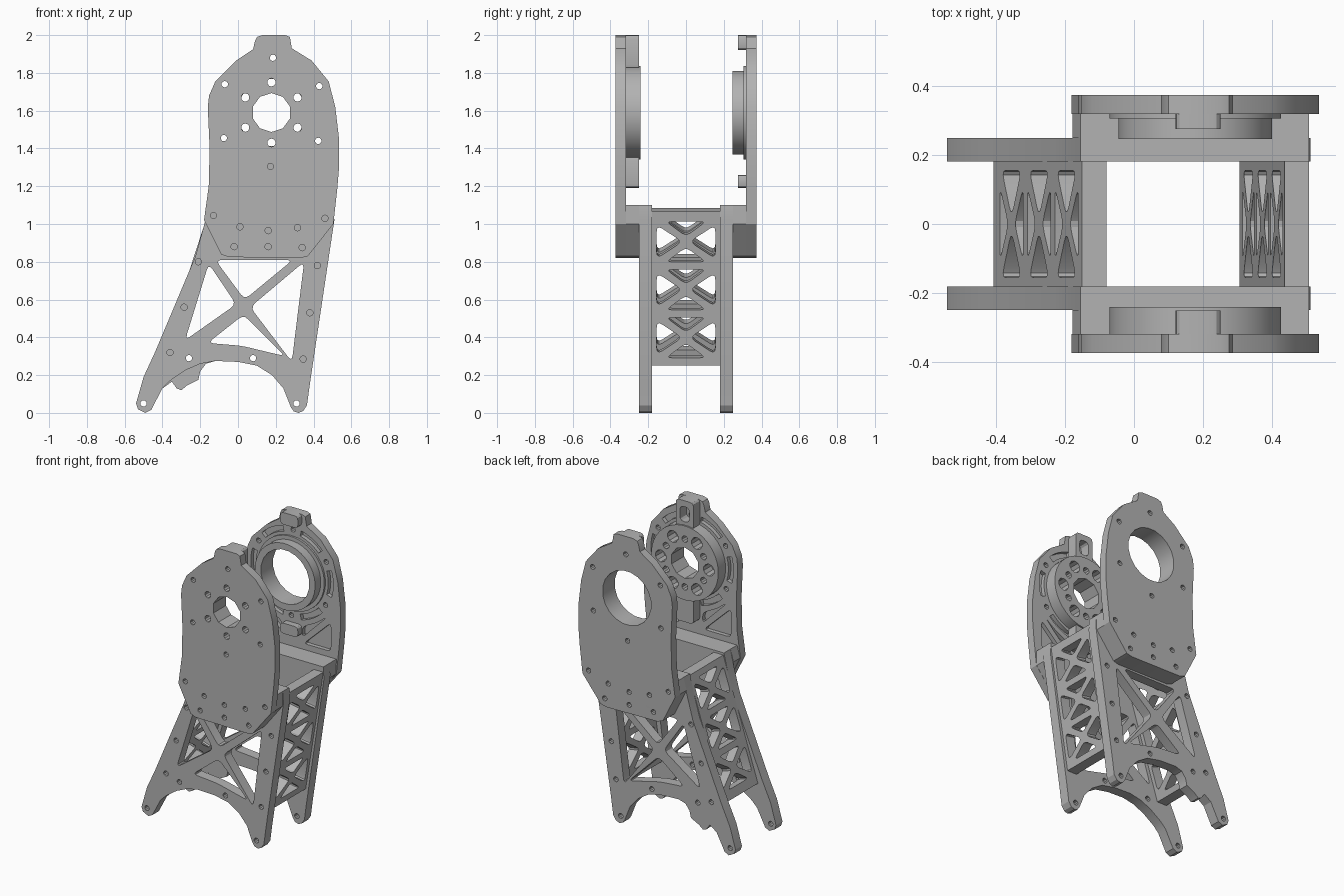
import bpy, bmesh
from math import sin, cos, pi, radians
from mathutils import Matrix, Vector

if "Cube" in bpy.data.objects:
    bpy.data.objects.remove(bpy.data.objects["Cube"], do_unlink=True)

grey = bpy.data.materials.new("machined grey")
grey.use_nodes = True
tone = (0.45, 0.45, 0.45, 1)
grey.diffuse_color = tone
grey.node_tree.nodes["Principled BSDF"].inputs["Base Color"].default_value = tone

CX, CZ = 0.177, 1.59        # bearing axis
BOLT = 0.017


def circle(x, z, r, n=10):
    return [(x + r * cos(2 * pi * i / n + pi / n), z + r * sin(2 * pi * i / n + pi / n))
            for i in range(n)]


def rounded(points, r):
    """Round each corner of a loop with a short curve."""
    out = []
    for i, p in enumerate(points):
        p = Vector(p)
        ends = []
        for q in (points[i - 1], points[(i + 1) % len(points)]):
            d = Vector(q) - p
            ends.append(p + d.normalized() * min(r, d.length * 0.45))
        a, b = ends
        for t in (0, 0.33, 0.67, 1):
            out.append(tuple(a * (1 - t) ** 2 + p * 2 * t * (1 - t) + b * t * t))
    return out


def arc_slot(angle, half, r0, r1, n=6):
    steps = [radians(angle - half + 2 * half * i / n) for i in range(n + 1)]
    return ([(CX + r1 * cos(a), CZ + r1 * sin(a)) for a in steps]
            + [(CX + r0 * cos(a), CZ + r0 * sin(a)) for a in reversed(steps)])


def flip(points):
    return [(2 * CX - x, z) for x, z in points]


def slab(name, loops, matrix, depth):
    """Extrude an outline (first loop) with holes (other loops)."""
    curve = bpy.data.curves.new(name, 'CURVE')
    curve.dimensions = '2D'
    curve.fill_mode = 'BOTH'
    curve.extrude = depth / 2
    for loop in loops:
        s = curve.splines.new('POLY')
        s.points.add(len(loop) - 1)
        for pt, (x, y) in zip(s.points, loop):
            pt.co = (x, y, 0, 1)
        s.use_cyclic_u = True
    temp = bpy.data.objects.new("temp", curve)
    bpy.context.collection.objects.link(temp)
    deps = bpy.context.evaluated_depsgraph_get()
    mesh = bpy.data.meshes.new_from_object(temp.evaluated_get(deps))
    bpy.data.objects.remove(temp, do_unlink=True)
    bpy.data.curves.remove(curve)
    bm = bmesh.new()
    bm.from_mesh(mesh)
    bmesh.ops.remove_doubles(bm, verts=bm.verts, dist=0.0002)
    bmesh.ops.transform(bm, matrix=matrix, verts=bm.verts)
    bmesh.ops.recalc_face_normals(bm, faces=bm.faces)
    bm.to_mesh(mesh)
    bm.free()
    mesh.name = name
    mesh.materials.clear()
    mesh.materials.append(grey)
    obj = bpy.data.objects.new(name, mesh)
    bpy.context.collection.objects.link(obj)
    bpy.ops.object.select_all(action='DESELECT')
    obj.select_set(True)
    bpy.context.view_layer.objects.active = obj
    bpy.ops.object.shade_smooth_by_angle(angle=radians(25))
    return obj


def upright(name, loops, y0, y1):
    m = Matrix.Translation((0, (y0 + y1) / 2, 0)) @ Matrix.Rotation(pi / 2, 4, 'X')
    return slab(name, loops, m, abs(y1 - y0))


# Outlines of the upper plate, mounting block and leg frame
upper = [(.09, 1.97), (.1, 1.99), (.13, 2), (.25, 2), (.275, 1.99), (.285, 1.93),
         (.39, 1.865), (.48, 1.755), (.515, 1.62), (.535, 1.45), (.535, 1.3),
         (.525, 1.18), (.505, 1), (.37, .83), (.33, .82), (-.05, .825), (-.09, .84),
         (-.18, 1.02), (-.155, 1.2), (-.15, 1.4), (-.16, 1.62), (-.153, 1.68),
         (-.12, 1.755), (-.01, 1.865), (.08, 1.925)]
block = [(-.155, 1.1), (-.178, 1.02), (-.09, .84), (-.05, .825), (.33, .82),
         (.37, .83), (.503, 1), (.505, 1.1)]
outer_edge = [(.1, .25), (.18, .2), (.24, .13), (.28, .03), (.295, .008), (.32, 0),
              (.345, .01), (.365, .04), (.38, .15), (.51, 1.02), (.505, 1.1),
              (-.155, 1.1), (-.178, 1), (-.225, .83), (-.44, .32), (-.5, .19),
              (-.54, .05), (-.53, .02), (-.49, 0), (-.46, .015), (-.4, .13)]
plain_arch = [(-.36, .17), (-.28, .225), (-.2, .26), (-.12, .275), (0, .27)]
hook_arch = [(-.35, .165), (-.325, .13), (-.3, .12), (-.27, .145), (-.21, .175),
             (-.2, .22), (-.17, .26), (-.12, .275), (0, .27)]

# Holes
windows = [[(-.12, .81), (.29, .81), (.035, .6)],
           [(-.155, .79), (-.01, .575), (-.28, .385)],
           [(.35, .8), (.065, .56), (.285, .27)],
           [(.03, .52), (-.16, .37), (.02, .355), (.25, .3)]]
windows = [rounded(w, .035) for w in windows]
leg_bolts = [(-.21, .8), (-.285, .56), (-.36, .32), (-.26, .29), (.08, .29),
             (.42, .78), (.38, .53), (.345, .285), (-.5, .05), (.31, .05)]
plate_bolts = [(.185, 1.88), (-.07, 1.74), (.43, 1.73), (-.075, 1.455), (.425, 1.44),
               (.172, 1.305), (-.13, 1.045), (.46, 1.03)]
block_bolts = [(.01, .985), (.16, .965), (.315, .98), (-.02, .88), (.16, .88), (.34, .875)]
plate_holes = [circle(x, z, BOLT) for x, z in plate_bolts + block_bolts]
block_holes = [circle(x, z, BOLT) for x, z in block_bolts]


def around(radius, r, start, n=6):
    return [circle(CX + radius * cos(radians(start + 60 * i)),
                   CZ + radius * sin(radians(start + 60 * i)), r) for i in range(n)]


hub_bolts = around(.16, .022, 30)
hub_pockets = around(.178, .04, 0)

# Weight-saving pockets on the inner side of the upper plates
pockets = [arc_slot(a, 17, .268, .305) for a in range(0, 360, 60)]
for tri in ([(-.11, 1.14), (.09, 1.14), (-.11, 1.33)],
            [(.1, 1.18), (.1, 1.25), (0, 1.3), (-.08, 1.36)]):
    pockets += [rounded(tri, .03), rounded(flip(tri), .03)]

for side, s in (("front", -1), ("back", 1)):
    front = s < 0
    bore = circle(CX, CZ, .103 if front else .18, 10 if front else 20)
    extra = hub_bolts if front else []
    upright(side + "_plate_skin", [upper, bore] + plate_holes + extra, s * .345, s * .373)
    upright(side + "_plate_ribs", [upper, bore] + plate_holes + extra + pockets,
            s * .318, s * .345)
    upright(side + "_mounting_block", [block] + block_holes, s * .248, s * .318)
    arch = plain_arch if front else hook_arch
    upright(side + "_leg_frame",
            [outer_edge + arch] + windows + [circle(x, z, BOLT) for x, z in leg_bolts],
            s * .18, s * .248)

    # Bearing hub and the tabs above and below it
    if front:
        upright("front_hub", [circle(CX, CZ, .248, 40), bore] + hub_bolts + hub_pockets,
                -.24, -.318)
    else:
        upright("back_hub_step", [circle(CX, CZ, .248, 40), bore], .305, .318)
        upright("back_hub_ring", [circle(CX, CZ, .222, 40), bore], .245, .305)
    inner = .25 if front else .275
    for tab, z0, z1 in (("top", 1.82 if front else 1.92, 2),
                        ("lower", 1.19, 1.36 if front else 1.26)):
        shape = [rounded([(.12, z0), (.25, z0), (.25, z1), (.12, z1)], .025)]
        if front and tab == "top":
            shape.append(rounded([(.15, 1.86), (.22, 1.86), (.22, 1.96), (.15, 1.96)], .03))
        upright(f"{side}_{tab}_tab", shape, s * inner, s * .318)


# Slanted truss webs joining the two leg frames
def web(name, x, slope, z0, z1):
    n = (1 + slope * slope) ** .5
    m = Matrix(((0, slope / n, 1 / n, x), (1, 0, 0, 0),
                (0, 1 / n, -slope / n, (z0 + z1) / 2), (0, 0, 0, 1)))
    h = (z1 - z0) * n / 2
    loops = [[(-.18, -h), (.18, -h), (.18, h), (-.18, h)]]
    for c in (-.257, 0, .257):
        for k in (-1, 1):
            side_tri = [(k * .155, c - .09), (k * .155, c + .09), (k * .02, c)]
            end_tri = [(-.105, c + k * .108), (.105, c + k * .108), (0, c + k * .03)]
            loops += [rounded(side_tri, .035), rounded(end_tri, .03)]
    obj = slab(name, loops, m, .07 / n)
    # level the two ends
    for v in obj.data.vertices:
        for end in (z0, z1):
            if abs(v.co.z - end) < .02:
                v.co.x += slope * (end - v.co.z)
                v.co.z = end


web("left_web", .405, .16, .25, 1.065)
web("right_web", -.243, .325, .295, 1.085)
